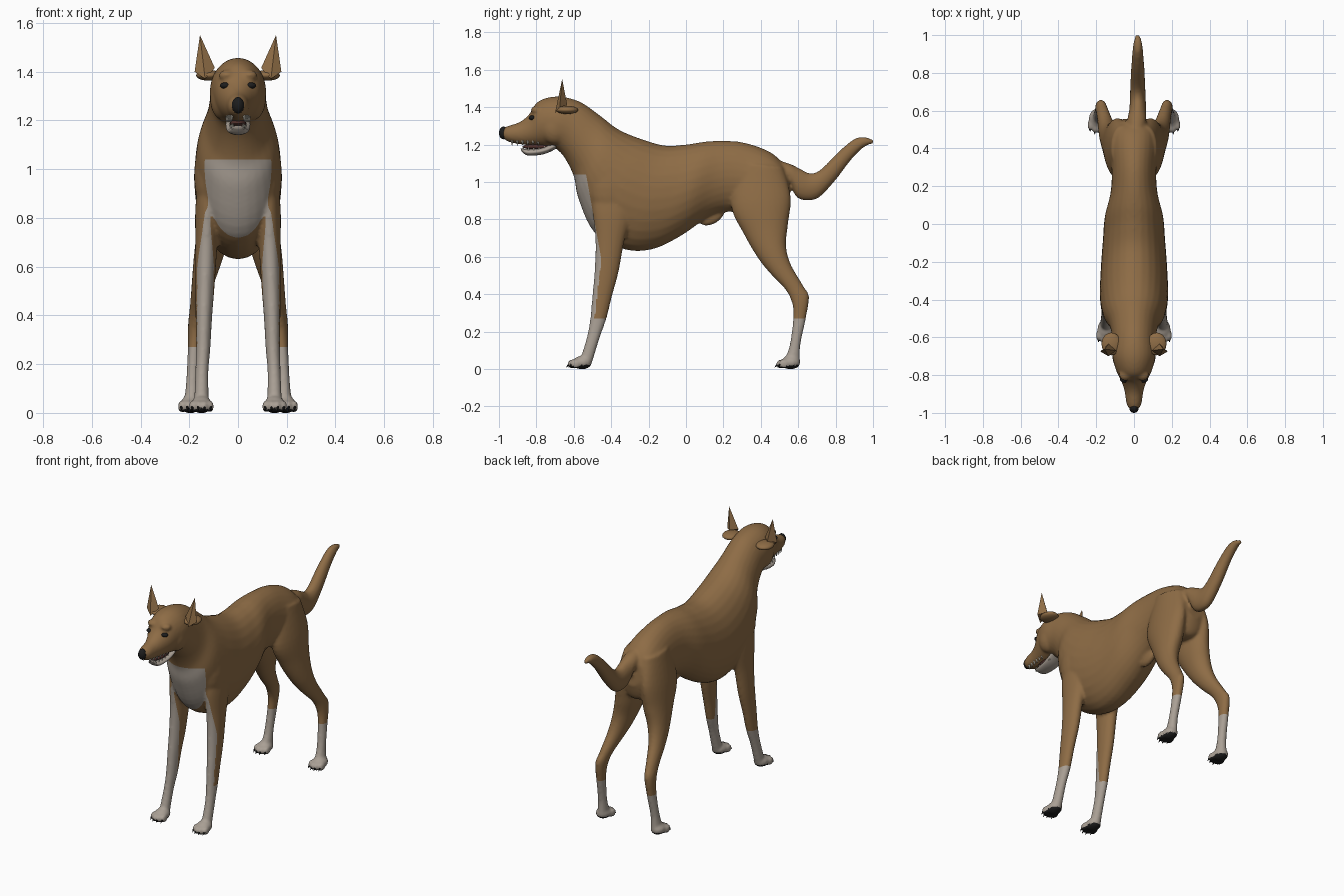
import bpy, bmesh, math
from mathutils import Vector, Matrix

cube = bpy.data.objects.get("Cube")
if cube:
    bpy.data.objects.remove(cube)


def material(name, colour):
    mat = bpy.data.materials.new(name)
    mat.use_nodes = True
    mat.diffuse_color = (*colour, 1)
    mat.node_tree.nodes["Principled BSDF"].inputs["Base Color"].default_value = (*colour, 1)
    return mat


TAN = material("tan_fur", (.27, .15, .06))
PALE = material("pale_fur", (.40, .35, .30))
BLACK = material("black", (.012, .012, .012))
TEETH = material("ivory", (.70, .66, .56))
MOUTH = material("dark_mouth", (.08, .03, .025))


def make_object(name, bm, mats):
    bmesh.ops.recalc_face_normals(bm, faces=bm.faces)
    mesh = bpy.data.meshes.new(name)
    bm.to_mesh(mesh)
    bm.free()
    for mat in mats:
        mesh.materials.append(mat)
    obj = bpy.data.objects.new(name, mesh)
    bpy.context.collection.objects.link(obj)
    return obj


def smooth(obj, angle=50):
    bpy.ops.object.select_all(action="DESELECT")
    obj.select_set(True)
    bpy.context.view_layer.objects.active = obj
    bpy.ops.object.shade_smooth_by_angle(angle=math.radians(angle))


def spline(p0, p1, p2, p3, t):
    return [b + .5 * t * (c - a + t * (2*a - 5*b + 4*c - d + t * (3*(b - c) + d - a)))
            for a, b, c, d in zip(p0, p1, p2, p3)]


def loft(bm, sections, side=1, steps=5, around=28):
    """Each section: y, z of one edge, y, z of the opposite edge, half width, centre x."""
    sections = [s if len(s) == 6 else (*s, 0) for s in sections]
    last = len(sections) - 1
    rows = []
    for i in range(last):
        near = [sections[min(max(i + k, 0), last)] for k in (-1, 0, 1, 2)]
        rows += [spline(*near, k / steps) for k in range(steps)]
    rows.append(sections[-1])
    rings = []
    for ya, za, yb, zb, width, x in rows:
        a, b = Vector((x * side, ya, za)), Vector((x * side, yb, zb))
        ring = []
        for k in range(around):
            t = math.tau * k / around
            ring.append(bm.verts.new((a + b) / 2 + (a - b) / 2 * math.cos(t)
                                     + Vector((width * math.sin(t), 0, 0))))
        rings.append(ring)
    for r, s in zip(rings, rings[1:]):
        for k in range(around):
            n = (k + 1) % around
            bm.faces.new((r[k], r[n], s[n], s[k]))
    bm.faces.new(rings[0])
    bm.faces.new(rings[-1][::-1])


def ball(bm, centre, size, turn=0):
    mat = Matrix.Translation(centre) @ Matrix.Rotation(turn, 4, "X") @ Matrix.Diagonal((*size, 1))
    bmesh.ops.create_uvsphere(bm, u_segments=20, v_segments=12, radius=1, matrix=mat)


def spike(bm, base, tip, radius, sides=8):
    base, tip = Vector(base), Vector(tip)
    way = tip - base
    mat = Matrix.Translation((base + tip) / 2) @ way.to_track_quat("Z", "Y").to_matrix().to_4x4()
    bmesh.ops.create_cone(bm, cap_ends=True, segments=sides, radius1=radius, radius2=0,
                          depth=way.length, matrix=mat)


trunk = [(-.985, 1.285, -.98, 1.235, .022), (-.95, 1.30, -.95, 1.215, .04),
         (-.89, 1.32, -.88, 1.20, .05), (-.84, 1.36, -.82, 1.195, .068),
         (-.79, 1.43, -.76, 1.19, .095), (-.69, 1.457, -.70, 1.18, .115),
         (-.57, 1.43, -.65, 1.13, .115), (-.46, 1.355, -.60, 1.03, .13),
         (-.36, 1.28, -.575, .91, .165), (-.24, 1.23, -.49, .73, .18),
         (-.115, 1.195, -.33, .64, .175), (0, 1.20, -.18, .64, .165),
         (.1, 1.215, -.03, .71, .155), (.2, 1.22, .12, .81, .125),
         (.31, 1.21, .24, .84, .118), (.43, 1.17, .40, .80, .13),
         (.50, 1.12, .52, .80, .12), (.54, 1.06, .56, .90, .07)]
tail = [(.48, 1.12, .50, .98, .05, .01), (.56, 1.095, .55, .995, .05, .015),
        (.62, 1.065, .59, .92, .045, .02), (.67, 1.045, .65, .90, .042, .02),
        (.725, 1.07, .715, .92, .04, .02), (.82, 1.165, .80, 1.01, .036, .02),
        (.90, 1.23, .88, 1.115, .03, .02), (.955, 1.24, .95, 1.185, .024, .02),
        (1, 1.225, 1, 1.205, .012, .02)]
hind_leg = [(.28, 1.10, .52, 1.08, .06, .06), (.24, .88, .56, .92, .07, .085),
            (.31, .72, .545, .77, .07, .10), (.39, .585, .535, .66, .058, .125),
            (.46, .50, .56, .56, .045, .145), (.535, .42, .63, .44, .033, .165),
            (.57, .34, .658, .385, .03, .175), (.572, .26, .64, .265, .026, .18),
            (.555, .13, .612, .13, .026, .187), (.53, .06, .61, .04, .03, .19)]
front_leg = [(-.50, .98, -.28, .98, .05, .11), (-.50, .85, -.29, .83, .05, .125),
             (-.485, .70, -.33, .68, .045, .13), (-.487, .55, -.36, .52, .04, .135),
             (-.50, .40, -.395, .39, .034, .14), (-.512, .27, -.425, .27, .03, .143),
             (-.53, .17, -.46, .17, .027, .148), (-.56, .07, -.50, .04, .03, .15)]

# Body, legs, paws and tail, fused into one skin
skin, claws = bmesh.new(), bmesh.new()
loft(skin, trunk)
loft(skin, tail)
ball(skin, (0, .14, .81), (.025, .07, .035), .5)
for side in (-1, 1):
    loft(skin, front_leg, side)
    loft(skin, hind_leg, side)
    ball(skin, (side * .06, -.70, 1.29), (.055, .08, .09))    # cheek
    ball(skin, (side * .045, -.80, 1.385), (.035, .03, .022))  # brow
    ball(skin, (side * .11, -.40, .97), (.07, .12, .18))       # shoulder
    for x, y in ((.15, -.555), (.195, .56)):
        ball(skin, (side * x, y, .034), (.044, .052, .036))
        for k in range(4):
            toe_x = side * x + (k - 1.5) * .025
            toe_y = y - (.05 if k in (1, 2) else .036)
            ball(skin, (toe_x, toe_y, .026), (.0135, .03, .026))
            spike(claws, (toe_x, toe_y - .02, .024), (toe_x, toe_y - .037, .008), .007)
make_object("claws", claws, [BLACK])

body = make_object("body", skin, [TAN, PALE, BLACK])
remesh = body.modifiers.new("fuse", "REMESH")
remesh.mode = "VOXEL"
remesh.voxel_size = .009
relax = body.modifiers.new("relax", "SMOOTH")
relax.factor, relax.iterations = .5, 5
bpy.context.view_layer.objects.active = body
for mod in ("fuse", "relax"):
    bpy.ops.object.modifier_apply(modifier=mod)

# Fur markings: cut along the colour borders, then colour by position
SLOPE = Vector((0, 1, .18))
bm = bmesh.new()
bm.from_mesh(body.data)
borders = [((0, 0, 1.04), (0, 0, 1)), ((0, 0, .27), (0, 0, 1)),
           ((0, -.455, .6), SLOPE), ((0, -.455, .6), (0, 1, 0))]
for point, normal in borders:
    bmesh.ops.bisect_plane(bm, geom=bm.verts[:] + bm.edges[:] + bm.faces[:],
                           dist=.0001, plane_co=point, plane_no=normal)
bm.normal_update()
for face in bm.faces:
    c = face.calc_center_median()
    edge = -.455 - .18 * max(c.z - .6, 0)
    bib = c.z < 1.04 and c.y < edge and abs(c.x) < .168
    face.material_index = 1 if c.z < .27 or bib else 0
    if c.z < .03 and face.normal.z < -.45:
        face.material_index = 2
bm.to_mesh(body.data)
bm.free()
smooth(body)

# Ears: cupped upright points with a small folded flap behind
for side, label in ((-1, "right"), (1, "left")):
    bm = bmesh.new()
    rim = [(.178, -.675, 1.40), (.135, -.70, 1.37), (.095, -.67, 1.415), (.135, -.635, 1.41)]
    base = [bm.verts.new((side * x, y, z)) for x, y, z in rim]
    tip = bm.verts.new((side * .156, -.662, 1.55))
    bm.faces.new(base)
    for k in range(4):
        bm.faces.new((base[k], base[(k + 1) % 4], tip))
    make_object(label + "_ear", bm, [TAN])
    bm = bmesh.new()
    ball(bm, (side * .12, -.635, 1.385), (.052, .06, .022))
    smooth(make_object(label + "_ear_flap", bm, [TAN]))
    bm = bmesh.new()
    ball(bm, (side * .052, -.822, 1.343), (.022, .018, .013))
    smooth(make_object(label + "_eye", bm, [BLACK]))

# Nose
bm = bmesh.new()
ball(bm, (0, -.975, 1.262), (.025, .025, .034))
smooth(make_object("nose", bm, [BLACK]))

# Lower jaw, mouth lining and teeth
bm = bmesh.new()
loft(bm, [(-.885, 1.18, -.88, 1.165, .02), (-.85, 1.175, -.85, 1.142, .038),
          (-.79, 1.18, -.79, 1.143, .046), (-.74, 1.195, -.74, 1.155, .05),
          (-.69, 1.22, -.69, 1.18, .05)])
smooth(make_object("lower_jaw", bm, [PALE]))
bm = bmesh.new()
ball(bm, (0, -.79, 1.188), (.034, .085, .016))
smooth(make_object("mouth_lining", bm, [MOUTH]))
bm = bmesh.new()
for side in (-1, 1):
    for k in range(6):
        y, x = -.93 + k * .028, side * (.026 + k * .004)
        spike(bm, (x, y, 1.222), (x, y, 1.192), .008)
        spike(bm, (x * .8, y + .06, 1.165), (x * .8, y + .06, 1.192), .007)
make_object("teeth", bm, [TEETH])
